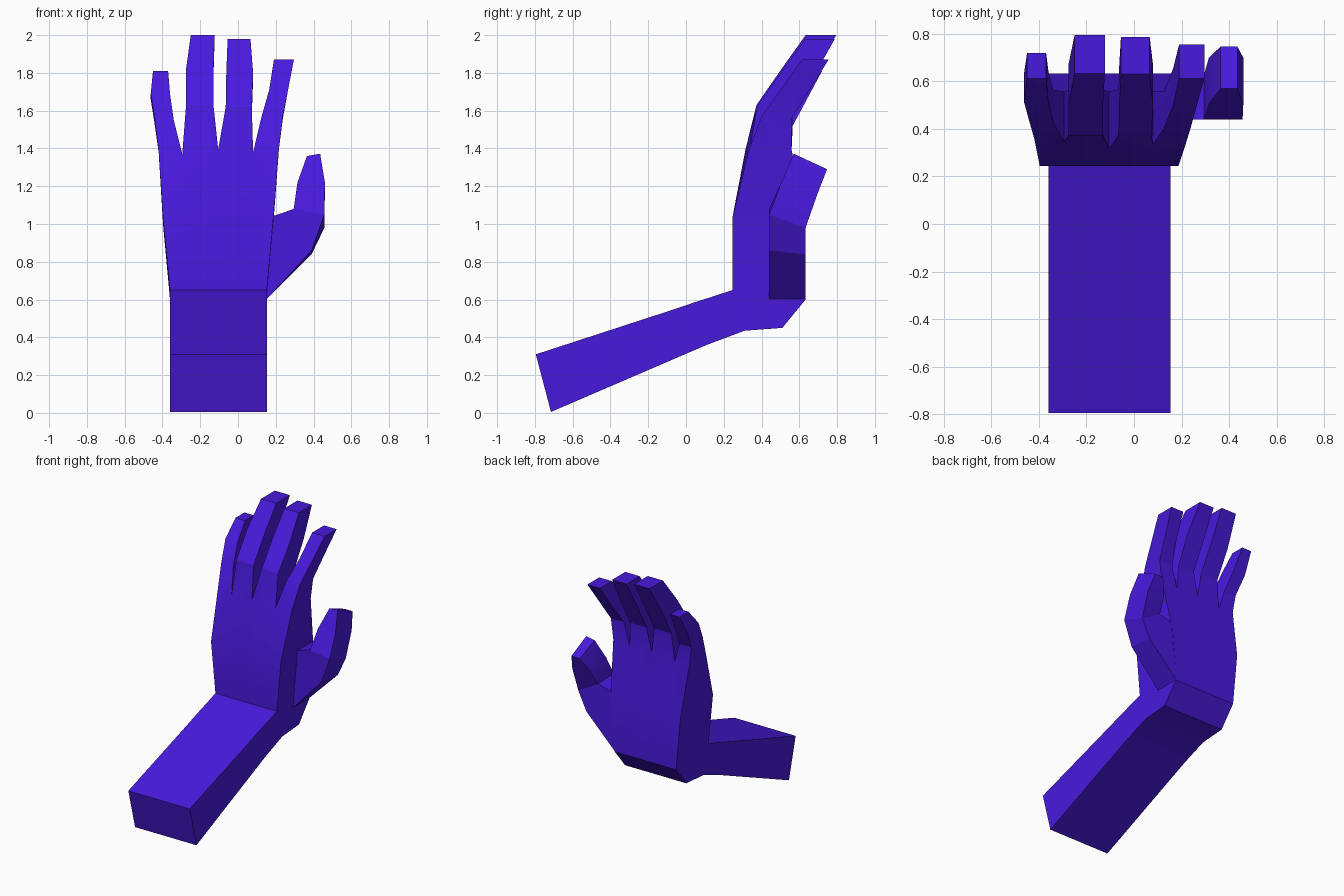
import bpy, bmesh, math

skin = bpy.data.materials.new("violet")
skin.diffuse_color = (0.065, 0.01, 0.72, 1)


def loft(bm, rings, start=False, end=False):
    """Skin a series of closed point rings, optionally capping the ends."""
    vs = [[bm.verts.new(p) for p in r] for r in rings]
    n = len(vs[0])
    for a, b in zip(vs, vs[1:]):
        for i in range(n):
            j = (i + 1) % n
            bm.faces.new((a[i], a[j], b[j], b[i]))
    if start:
        bm.faces.new(vs[0][::-1])
    if end:
        bm.faces.new(vs[-1])


def finish(bm, name):
    bmesh.ops.remove_doubles(bm, verts=bm.verts, dist=0.0005)
    bmesh.ops.recalc_face_normals(bm, faces=bm.faces)
    me = bpy.data.meshes.new(name)
    bm.to_mesh(me)
    bm.free()
    ob = bpy.data.objects.new(name, me)
    bpy.context.collection.objects.link(ob)
    me.materials.append(skin)
    bpy.ops.object.select_all(action='DESELECT')
    ob.select_set(True)
    bpy.context.view_layer.objects.active = ob
    bpy.ops.object.shade_smooth_by_angle(angle=math.radians(20))


def quad(x0, x1, yb, zb, yf, zf):
    return [(x0, yb, zb), (x1, yb, zb), (x1, yf, zf), (x0, yf, zf)]


def arm_ring(x0, x1, yb, zb, yf, zf):
    xs = [x0 + (x1 - x0) * t for t in (0, 0.2, 0.49, 0.78, 1)]
    return [(x, yb, zb) for x in xs] + [(x, yf, zf) for x in xs[::-1]]


# Forearm, wrist and palm: x range, back (y, z), palm side (y, z)
arm = [arm_ring(*r) for r in (
    (-.36, .153, -.795, .31, -.715, .005),
    (-.36, .153, -.12, .53, .11, .36),
    (-.36, .153, .05, .587, .31, .435),
    (-.36, .153, .16, .622, .51, .45),
    (-.36, .153, .245, .65, .633, .60),
    (-.397, .187, .245, 1.03, .633, 1.0))]

# Knuckle row that the fingers grow from
xs = (-.42, -.295, -.105, .08, .217)
zs = (1.38, 1.37, 1.395, 1.38, 1.40)
backs = (.36, .345, .315, .335, .335)
kb = list(zip(xs, backs, zs))
kf = [(x, .558, z) for x, z in zip(xs, zs)]
arm.append(kb + kf[::-1])

hand = bmesh.new()
loft(hand, arm, start=True)

# Fingers: two joints and a tip each
fingers = [
    [(-.44, -.34, .43, 1.55, .565, 1.52), (-.462, -.36, .51, 1.69, .64, 1.66),
     (-.45, -.37, .613, 1.81, .72, 1.81)],
    [(-.275, -.13, .373, 1.63, .565, 1.58), (-.275, -.13, .505, 1.82, .675, 1.78),
     (-.25, -.123, .633, 2.0, .795, 2.0)],
    [(-.065, .073, .375, 1.62, .565, 1.57), (-.062, .08, .50, 1.80, .67, 1.77),
     (-.055, .066, .632, 1.98, .788, 1.98)],
    [(.125, .237, .40, 1.57, .558, 1.555), (.165, .265, .50, 1.71, .655, 1.71),
     (.19, .296, .613, 1.87, .755, 1.87)],
]
for i, rows in enumerate(fingers):
    base = [kb[i], kb[i + 1], kf[i + 1], kf[i]]
    loft(hand, [base] + [quad(*r) for r in rows], end=True)
finish(hand, "forearm_and_hand")

# Thumb: rings of inner back, outer back, outer front, inner front
thumb = bmesh.new()
loft(thumb, [
    [(.18, .44, 1.04), (.15, .44, .60), (.15, .633, .60), (.18, .63, 1.04)],
    [(.24, .44, 1.06), (.39, .44, .86), (.39, .633, .84), (.24, .63, 1.06)],
    [(.295, .44, 1.08), (.457, .44, 1.05), (.457, .633, .98), (.295, .63, 1.07)],
    [(.315, .505, 1.22), (.46, .505, 1.22), (.46, .70, 1.17), (.315, .70, 1.19)],
    [(.365, .57, 1.36), (.435, .57, 1.372), (.435, .747, 1.29), (.365, .747, 1.29)],
], end=True)
finish(thumb, "thumb")
